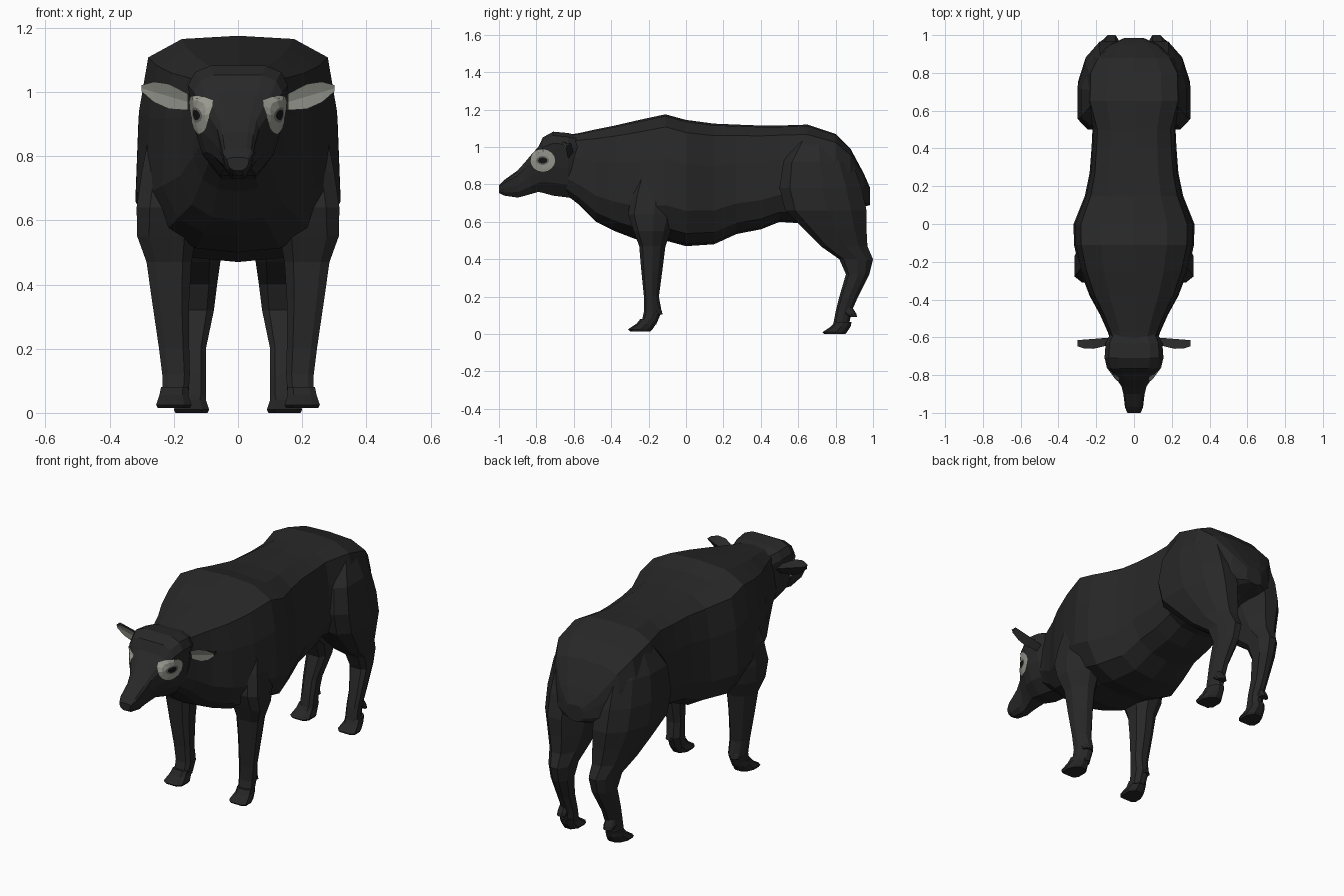
import bpy, bmesh, math
from mathutils import Vector
from mathutils.bvhtree import BVHTree

cube = bpy.data.objects.get("Cube")
if cube:
    bpy.data.objects.remove(cube, do_unlink=True)


def material(name, r, g, b):
    mat = bpy.data.materials.new(name)
    mat.use_nodes = True
    mat.diffuse_color = (r, g, b, 1)
    mat.node_tree.nodes["Principled BSDF"].inputs["Base Color"].default_value = (r, g, b, 1)
    return mat


coat = material("black coat", .021, .021, .021)
hoof_dark = material("dark hoof", .02, .019, .019)
pale = material("pale grey hair", .34, .34, .3)
lid = material("eyelid grey", .16, .16, .145)
pupil = material("eye black", .008, .008, .008)


def finish(name, bm, mats, mirror=False):
    """Turn a bmesh into a flat shaded object, optionally mirrored across x."""
    mesh = bpy.data.meshes.new(name)
    bm.to_mesh(mesh)
    bm.free()
    for mat in mats:
        mesh.materials.append(mat)
    obj = bpy.data.objects.new(name, mesh)
    bpy.context.collection.objects.link(obj)
    if mirror:
        obj.modifiers.new("both sides", 'MIRROR')


def loft(rings):
    """Skin a list of equal sized rings and close both ends."""
    bm = bmesh.new()
    loops = [[bm.verts.new(p) for p in ring] for ring in rings]
    count = len(loops[0])
    for a, b in zip(loops, loops[1:]):
        for i in range(count):
            j = (i + 1) % count
            bm.faces.new((a[i], a[j], b[j], b[i]))
    bm.faces.new(loops[0])
    bm.faces.new(loops[-1])
    bmesh.ops.recalc_face_normals(bm, faces=bm.faces[:])
    return bm


def trunk(stations, section):
    """Rings along y; each station is y, bottom, top, half width."""
    full = section + [(-x, t) for x, t in section[-2:0:-1]]
    return loft([[(x * w, y, low + t * (top - low)) for x, t in full]
                 for y, low, top, w in stations])


def limb(stations):
    """Rings along z, tapered to the back; each station is z, front and back y, inner and outer x."""
    corner = [(.15, 1), (.7, .62), (1, .05), (1, -.75), (.6, -1),
              (-.6, -1), (-1, -.6), (-1, .4), (-.5, 1)]
    return loft([[((c + d) / 2 + u * (d - c) / 2, (a + b) / 2 + v * (b - a) / 2, z)
                  for u, v in corner] for z, a, b, c, d in stations])


# Body: neck, hump, barrel and rump
body_section = [(0, 1), (.55, .985), (.88, .9), (.97, .65), (1, .28), (.8, .1), (.45, .02), (0, 0)]
body = trunk([
    (-.66, .76, 1.06, .11), (-.57, .69, 1.075, .14), (-.48, .6, 1.095, .18),
    (-.38, .55, 1.115, .235), (-.25, .5, 1.145, .285), (-.11, .5, 1.175, .318),
    (0, .47, 1.145, .32), (.15, .48, 1.125, .26), (.27, .535, 1.12, .235),
    (.4, .56, 1.115, .225), (.5, .6, 1.115, .22), (.65, .59, 1.12, .265), (.8, .62, 1.07, .26),
    (.88, .66, .99, .215), (.95, .68, .86, .13), (.985, .69, .78, .05)], body_section)
finish("body", body, [coat])

# Head, with cheeks that lean in toward the jaw
head_section = [(0, 1), (.55, 1), (.86, .94), (1, .82), (.88, .45), (.72, .2), (.35, 0), (0, 0)]
head = trunk([
    (-1, .755, .795, .035), (-.97, .74, .825, .048), (-.9, .73, .875, .056),
    (-.86, .74, .92, .066), (-.825, .75, .962, .09), (-.79, .76, 1, .117),
    (-.765, .755, 1.052, .138), (-.71, .74, 1.082, .156), (-.63, .73, 1.075, .15),
    (-.57, .72, 1.06, .12)], head_section)
head_surface = BVHTree.FromBMesh(head)
finish("head", head, [coat])

# Eye patches: thin discs laid on the cheeks, coloured ring by ring
bm = bmesh.new()
radii = [(.012, .01), (.024, .016), (.034, .024), (.05, .046), (.064, .06)]
loops = []
sides = 16
for ry, rz in radii:
    ring = []
    for i in range(sides):
        ang = math.tau * i / sides
        start = Vector((1, -.764 + ry * math.cos(ang), .929 + rz * math.sin(ang)))
        hit, normal, _, _ = head_surface.ray_cast(start, Vector((-1, 0, 0)))
        ring.append(bm.verts.new(hit + normal * .006))
    loops.append(ring)
bm.faces.new(loops[0]).material_index = 2
for k, (a, b) in enumerate(zip(loops, loops[1:])):
    for i in range(sides):
        j = (i + 1) % sides
        bm.faces.new((a[i], b[i], b[j], a[j])).material_index = (2, 1, 0, 0)[k]
for face in bm.faces:
    face.normal_update()
    if face.normal.x < 0:
        face.normal_flip()
finish("eye_patches", bm, [pale, lid, pupil], mirror=True)

# Ears: cupped leaves with a pale inside facing forward and down
rings = []
for u, half in [(0, .015), (.25, .026), (.55, .039), (.8, .032), (1, .01)]:
    x, y, z = .11 + .19 * u, -.625 - .015 * u, .955 + .056 * u
    rings.append([(x, y - half * .7, z + half), (x, y - half * .2, z),
                  (x, y, z - half), (x, y + .025, z + .01)])
bm = loft(rings)
for face in bm.faces:
    centre = face.calc_center_median()
    if face.normal.y < -.2 and face.normal.z < .3 and centre.x > .15:
        face.material_index = 1
finish("ears", bm, [coat, pale], mirror=True)

# Front legs
finish("front_legs", limb([
    (.9, -.24, -.06, .1, .27), (.75, -.29, -.04, .1, .3), (.64, -.31, -.05, .11, .316),
    (.55, -.28, -.08, .13, .314), (.47, -.25, -.11, .145, .285), (.35, -.24, -.125, .152, .268),
    (.2, -.225, -.145, .152, .246), (.12, -.225, -.13, .15, .236),
    (.05, -.24, -.16, .155, .235)]), [coat], mirror=True)

# Hind legs, from the haunch down over the hock
finish("hind_legs", limb([
    (1.04, .6, .81, .06, .23), (.92, .52, .89, .04, .28), (.78, .5, .94, .03, .298),
    (.66, .53, .965, .03, .295), (.56, .63, .965, .04, .26), (.47, .72, .97, .055, .225),
    (.4, .82, 1, .065, .195), (.32, .855, .98, .075, .185), (.2, .82, .92, .1, .18),
    (.12, .8, .885, .1, .175), (.04, .785, .87, .1, .175)]), [coat], mirror=True)

# Hooves and dewclaws for both pairs of legs
for name, y, x, base in [("front", -.19, .2, .015), ("hind", .85, .145, 0)]:
    finish(name + "_hooves", limb([
        (base + .065, y - .055, y + .035, x - .045, x + .04),
        (base + .04, y - .075, y + .03, x - .045, x + .045),
        (base + .01, y - .12, y + .01, x - .055, x + .055),
        (base, y - .11, y, x - .05, x + .05)]), [hoof_dark], mirror=True)
    finish(name + "_dewclaws", limb([
        (base + .15, y, y + .035, x - .02, x + .02),
        (base + .11, y, y + .06, x - .03, x + .03),
        (base + .09, y + .03, y + .065, x - .025, x + .025)]), [hoof_dark], mirror=True)
